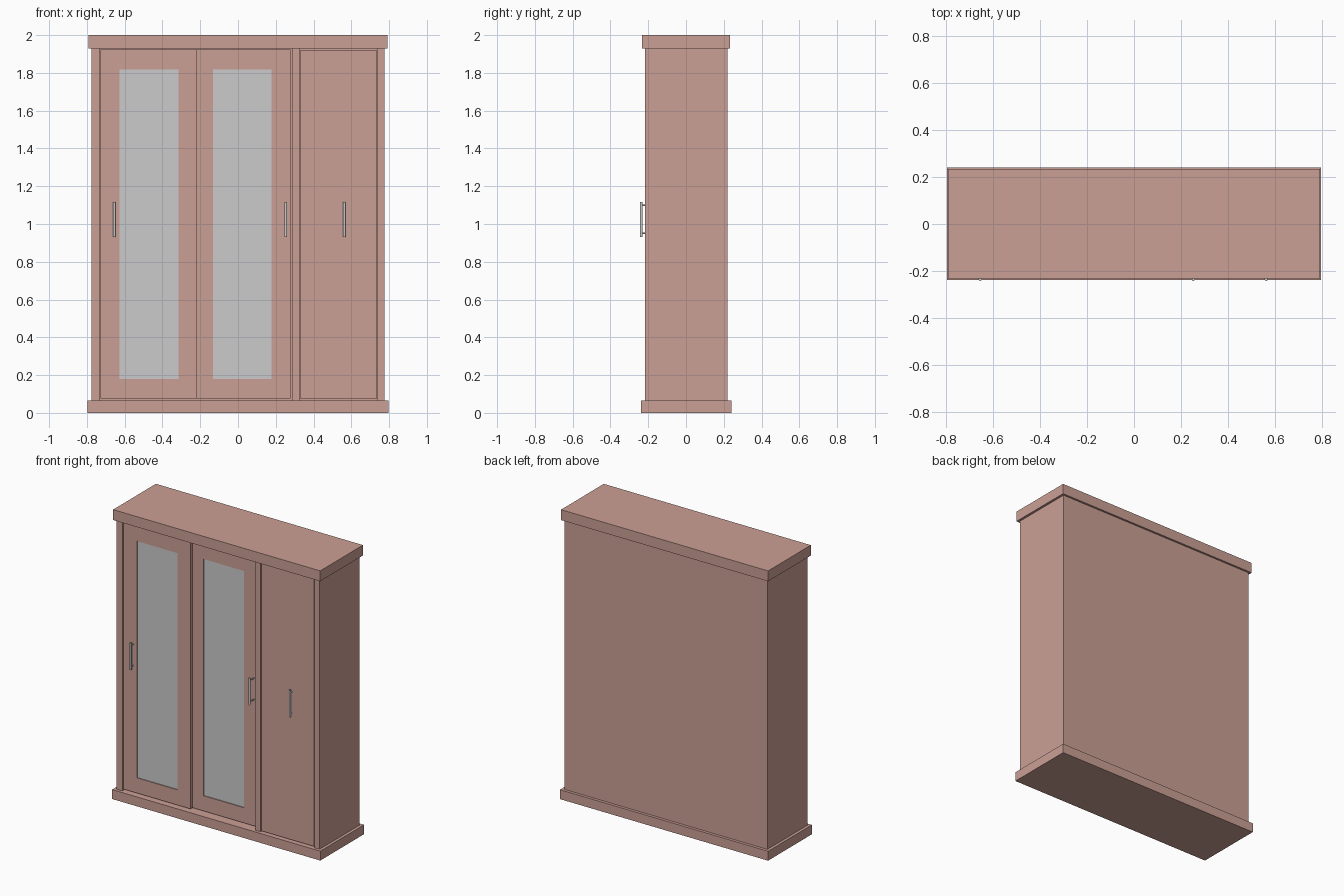
import bpy, bmesh
from mathutils import Matrix, Vector

if "Cube" in bpy.data.objects:
    bpy.data.objects.remove(bpy.data.objects["Cube"])


def material(name, col):
    m = bpy.data.materials.new(name)
    m.diffuse_color = (*col, 1)
    m.use_nodes = True
    m.node_tree.nodes["Principled BSDF"].inputs["Base Color"].default_value = m.diffuse_color
    return m


WOOD = material("wood", (0.6, 0.35, 0.3))


def finish(name, bm, mat=None):
    bmesh.ops.recalc_face_normals(bm, faces=bm.faces[:])
    me = bpy.data.meshes.new(name)
    bm.to_mesh(me)
    bm.free()
    if mat:
        me.materials.append(mat)
    ob = bpy.data.objects.new(name, me)
    bpy.context.collection.objects.link(ob)
    return ob


def box(name, x0, x1, y0, y1, z0, z1, mat=WOOD):
    bm = bmesh.new()
    size = Vector((x1 - x0, y1 - y0, z1 - z0))
    mid = Vector((x0 + x1, y0 + y1, z0 + z1)) / 2
    bmesh.ops.create_cube(bm, size=1, matrix=Matrix.Translation(mid) @ Matrix.Diagonal(size).to_4x4())
    return finish(name, bm, mat)


def frame(name, outer, inner, y0, y1):
    """Rectangular frame; outer and inner are (x0, x1, z0, z1)."""
    bm = bmesh.new()

    def loop(r, y):
        a, b, c, d = r
        return [bm.verts.new(p) for p in ((a, y, c), (b, y, c), (b, y, d), (a, y, d))]
    rings = [loop(outer, y0), loop(inner, y0), loop(inner, y1), loop(outer, y1)]
    for k in range(4):
        p, q = rings[k], rings[(k + 1) % 4]
        for i in range(4):
            j = (i + 1) % 4
            bm.faces.new((p[i], p[j], q[j], q[i]))
    return finish(name, bm, WOOD)


def handle(name, x, door_y):
    """Upright round bar on two short posts."""
    bm = bmesh.new()
    bar_y, r = -0.236, 0.007
    bmesh.ops.create_cone(bm, cap_ends=True, segments=16, radius1=r, radius2=r, depth=0.186,
                          matrix=Matrix.Translation((x, bar_y, 1.024)))
    for z in (0.95, 1.098):
        m = Matrix.Translation((x, (bar_y + door_y) / 2, z)) @ Matrix.Rotation(1.5707963, 4, 'X')
        bmesh.ops.create_cone(bm, cap_ends=True, segments=12, radius1=0.004, radius2=0.004,
                              depth=door_y - bar_y, matrix=m)
    ob = finish(name, bm)
    bpy.context.view_layer.objects.active = ob
    ob.select_set(True)
    bpy.ops.object.shade_smooth_by_angle()
    ob.select_set(False)


FRONT, BACK = -0.217, 0.22
LOW, HIGH = 0.065, 1.928

# carcass
box("plinth", -0.796, 0.796, -0.238, 0.24, 0, LOW)
box("top_cornice", -0.792, 0.792, -0.233, 0.234, HIGH, 2)
box("left_side", -0.776, -0.733, FRONT, BACK, LOW, HIGH)
box("right_side", 0.739, 0.776, FRONT, BACK, LOW, HIGH)
box("divider", 0.285, 0.325, FRONT, 0.205, LOW, HIGH)
box("back_panel", -0.733, 0.739, 0.205, BACK, LOW, HIGH)

# sliding mirror doors, the second on the rear track
for label, x0, x1, m0, m1, y, hx in (
        ("left", -0.729, -0.217, -0.627, -0.315, -0.209, -0.655),
        ("middle", -0.235, 0.278, -0.132, 0.177, -0.187, 0.253)):
    frame(label + "_door", (x0, x1, 0.075, 1.923), (m0, m1, 0.18, 1.817), y, y + 0.02)
    box(label + "_mirror", m0, m1, y + 0.006, y + 0.014, 0.18, 1.817, None)
    handle(label + "_handle", hx, y)

# hinged plain door
box("right_door", 0.331, 0.734, FRONT, FRONT + 0.02, 0.073, 1.922)
handle("right_handle", 0.563, FRONT)
